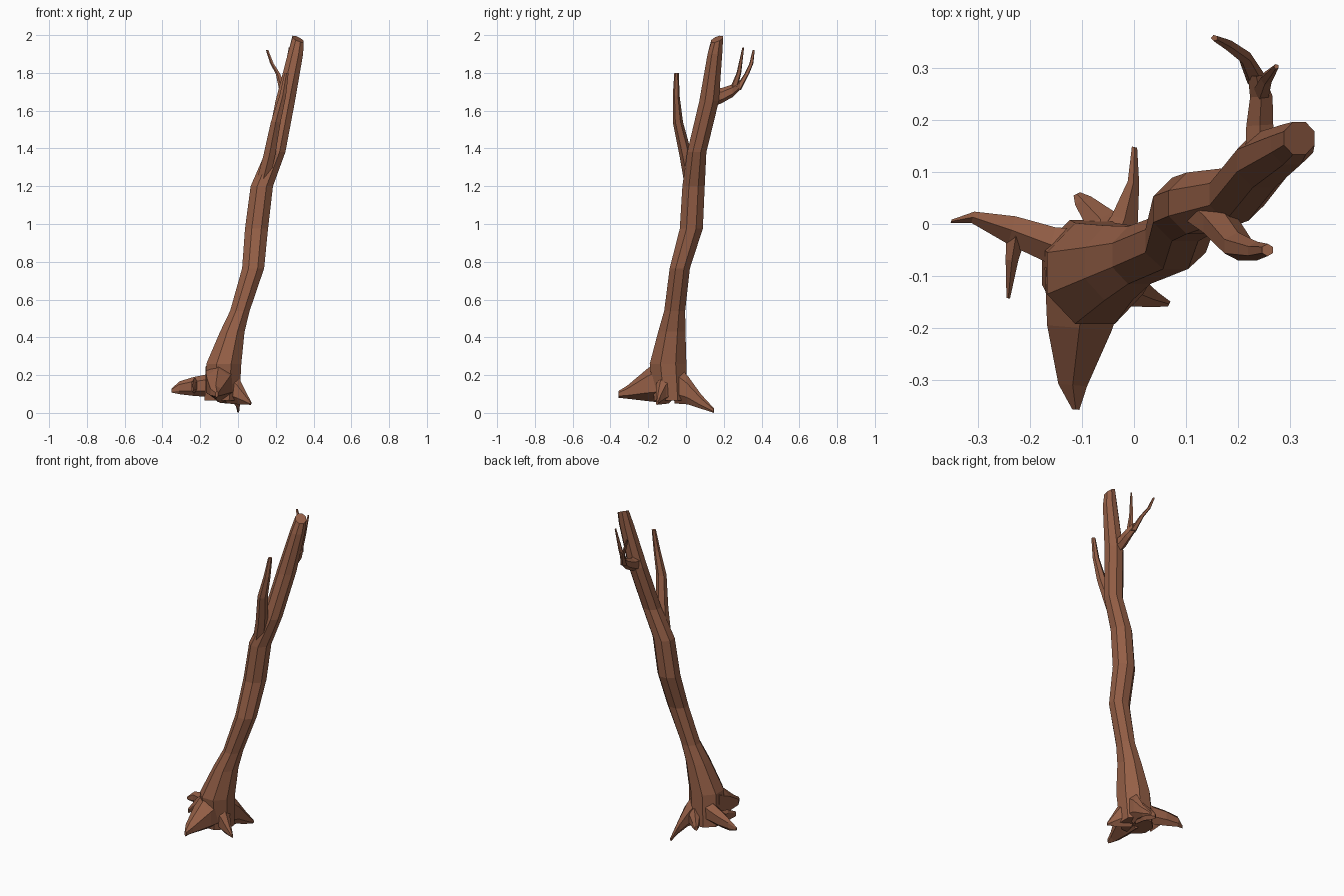
import bpy, bmesh, math
from mathutils import Vector

bark = bpy.data.materials.new("brown bark")
bark.diffuse_color = (0.30, 0.115, 0.062, 1)


def tube(name, rings, sides=6, upright=True, turn=0.0):
    """Skin rings (x, y, z, half width, half depth). Upright tubes use level
    rings; others use vertical rings square to the overall heading."""
    bm = bmesh.new()
    a, b = Vector(rings[0][:3]), Vector(rings[-1][:3])
    if upright:
        u, v = Vector((1, 0, 0)), Vector((0, 1, 0))
    else:
        h = b - a
        u, v = Vector((-h.y, h.x, 0)).normalized(), Vector((0, 0, 1))
    loops = []
    for x, y, z, w, d in rings:
        loop = []
        for i in range(sides):
            t = 2 * math.pi * (i + 0.5) / sides + turn
            loop.append(bm.verts.new(Vector((x, y, z)) + u * w * math.cos(t) + v * d * math.sin(t)))
        loops.append(loop)
    for lo, hi in zip(loops, loops[1:]):
        for i in range(sides):
            j = (i + 1) % sides
            bm.faces.new((lo[i], lo[j], hi[j], hi[i]))
    bm.faces.new(loops[0][::-1])
    bm.faces.new(loops[-1])
    bmesh.ops.recalc_face_normals(bm, faces=bm.faces)
    me = bpy.data.meshes.new(name)
    bm.to_mesh(me)
    bm.free()
    me.materials.append(bark)
    ob = bpy.data.objects.new(name, me)
    bpy.context.collection.objects.link(ob)
    return ob


# Leaning trunk
trunk = tube("trunk", [
    (-0.085, -0.080, 0.065, 0.100, 0.095),
    (-0.075, -0.095, 0.26, 0.100, 0.105),
    (-0.030, -0.075, 0.43, 0.070, 0.078),
    (0.010, -0.060, 0.54, 0.056, 0.060),
    (0.080, -0.033, 0.765, 0.063, 0.058),
    (0.098, 0.028, 0.975, 0.066, 0.066),
    (0.126, 0.040, 1.20, 0.064, 0.064),
    (0.198, 0.057, 1.38, 0.057, 0.055),
    (0.250, 0.122, 1.65, 0.056, 0.056),
    (0.304, 0.153, 1.90, 0.044, 0.042),
    (0.318, 0.165, 1.975, 0.032, 0.034)], sides=8)
# Broken, slanted top of the trunk
for vert in trunk.data.vertices[-8:]:
    vert.co.z += -0.45 * (vert.co.x - 0.318) + 0.35 * (vert.co.y - 0.165) + 0.004

# Front branch
tube("front_branch", [
    (0.130, 0.030, 1.22, 0.040, 0.040),
    (0.165, 0.000, 1.36, 0.036, 0.034),
    (0.200, -0.043, 1.54, 0.030, 0.027),
    (0.237, -0.052, 1.68, 0.020, 0.018),
    (0.257, -0.050, 1.80, 0.012, 0.012)])

# Back branch with two twigs
tube("back_branch", [
    (0.245, 0.120, 1.665, 0.036, 0.055),
    (0.242, 0.190, 1.680, 0.030, 0.040),
    (0.245, 0.245, 1.705, 0.025, 0.034),
    (0.235, 0.285, 1.735, 0.018, 0.026)], upright=False)
tube("back_twig_long", [
    (0.238, 0.272, 1.710, 0.020, 0.020),
    (0.213, 0.322, 1.795, 0.013, 0.013),
    (0.180, 0.346, 1.850, 0.010, 0.011),
    (0.155, 0.358, 1.920, 0.007, 0.006)], sides=5)
tube("back_twig_short", [
    (0.243, 0.250, 1.710, 0.018, 0.022),
    (0.255, 0.280, 1.800, 0.012, 0.013),
    (0.274, 0.303, 1.935, 0.005, 0.005)], sides=5)

# Roots spreading from the foot
roots = {
    "front_root": [(-0.090, -0.090, 0.18, 0.095, 0.13), (-0.105, -0.200, 0.150, 0.072, 0.088),
                   (-0.118, -0.310, 0.110, 0.032, 0.035), (-0.112, -0.357, 0.098, 0.008, 0.018)],
    "left_root": [(-0.080, -0.070, 0.165, 0.070, 0.10), (-0.160, -0.040, 0.145, 0.040, 0.060),
                  (-0.235, -0.012, 0.140, 0.032, 0.050), (-0.310, 0.013, 0.133, 0.013, 0.034),
                  (-0.352, 0.005, 0.118, 0.004, 0.010)],
    "left_root_spur": [(-0.225, -0.010, 0.145, 0.024, 0.042), (-0.235, -0.070, 0.143, 0.014, 0.036),
                       (-0.242, -0.143, 0.125, 0.004, 0.016)],
    "right_root": [(-0.060, -0.090, 0.16, 0.065, 0.11), (0.005, -0.132, 0.115, 0.034, 0.070),
                   (0.040, -0.146, 0.080, 0.018, 0.035), (0.068, -0.154, 0.052, 0.006, 0.010)],
    "back_root": [(-0.045, -0.060, 0.16, 0.050, 0.11), (-0.018, 0.010, 0.120, 0.030, 0.075),
                  (-0.001, 0.080, 0.060, 0.013, 0.038), (0.001, 0.148, 0.012, 0.006, 0.012)],
    "back_left_root": [(-0.055, -0.050, 0.14, 0.055, 0.09), (-0.065, 0.010, 0.105, 0.035, 0.055),
                       (-0.098, 0.045, 0.085, 0.020, 0.030), (-0.110, 0.058, 0.075, 0.008, 0.015)],
}
for name, rings in roots.items():
    tube(name, rings, upright=False)
